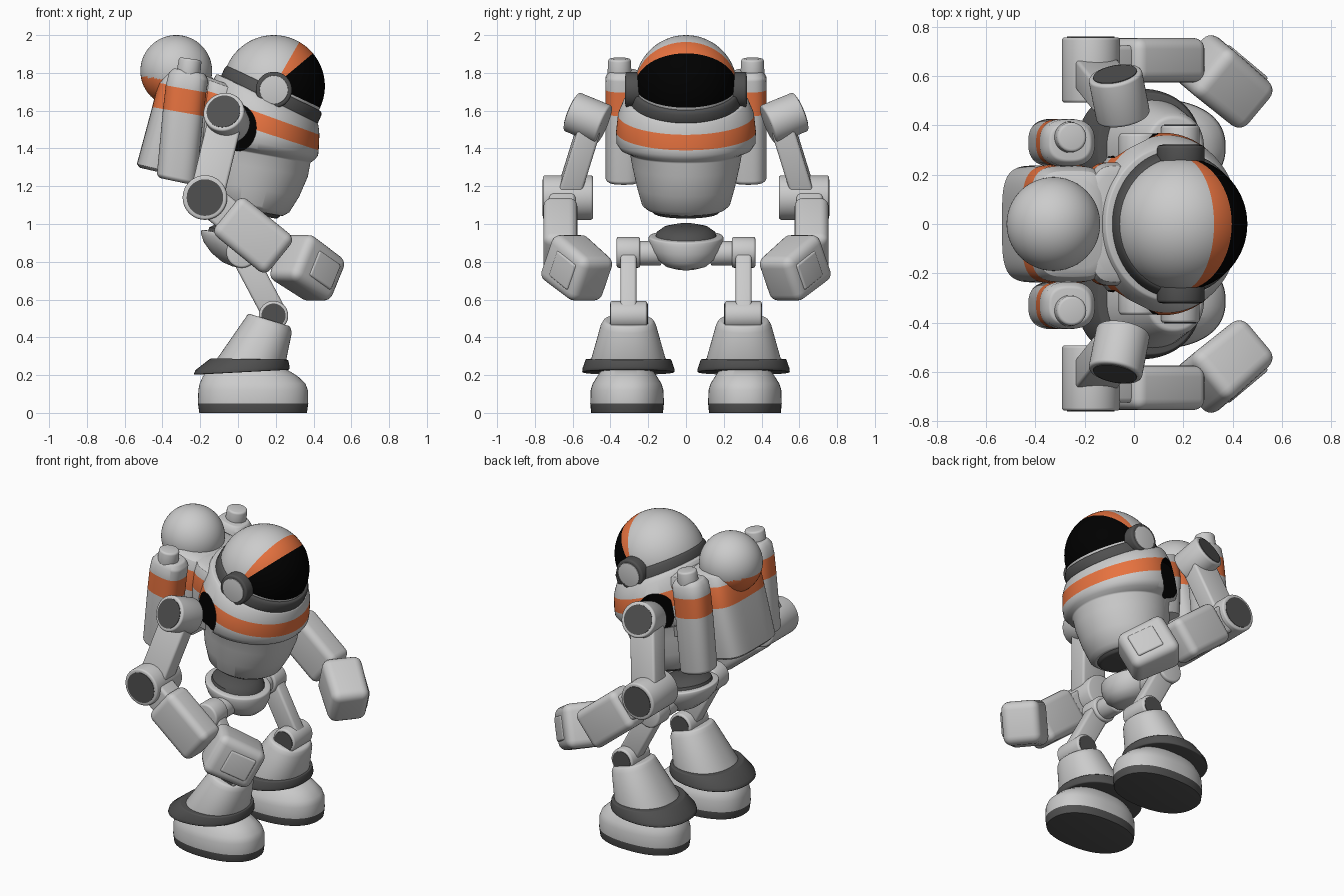
import bpy, bmesh
from math import radians, cos, sin, pi, atan2, degrees, copysign
from mathutils import Matrix, Vector, Euler

if "Cube" in bpy.data.objects:
    bpy.data.objects.remove(bpy.data.objects["Cube"])


def colour(name, rgb):
    m = bpy.data.materials.new(name)
    m.diffuse_color = (*rgb, 1)
    m.use_nodes = True
    m.node_tree.nodes["Principled BSDF"].inputs["Base Color"].default_value = m.diffuse_color
    return m


GREY = colour("light_grey", (0.8, 0.8, 0.8))
ORANGE = colour("orange", (0.8, 0.17, 0.05))
DARK = colour("dark_grey", (0.08, 0.08, 0.08))
BLACK = colour("black", (0, 0, 0))
MATS = [GREY, ORANGE, DARK, BLACK]
G, O, D, B = range(4)


def smooth(ob):
    bpy.ops.object.select_all(action='DESELECT')
    ob.select_set(True)
    bpy.context.view_layer.objects.active = ob
    bpy.ops.object.shade_smooth_by_angle(angle=radians(35))


def finish(name, bm, bevel=0.0, segs=3):
    """Round the sharp edges, then turn the bmesh into a smooth shaded object."""
    bmesh.ops.recalc_face_normals(bm, faces=bm.faces)
    if bevel:
        edges = [e for e in bm.edges if len(e.link_faces) == 2 and e.calc_face_angle() > radians(35)]
        bmesh.ops.bevel(bm, geom=edges, offset=bevel, segments=segs, profile=0.5,
                        affect='EDGES', clamp_overlap=True, material=-1)
    me = bpy.data.meshes.new(name)
    bm.to_mesh(me)
    bm.free()
    for m in MATS:
        me.materials.append(m)
    ob = bpy.data.objects.new(name, me)
    bpy.context.collection.objects.link(ob)
    smooth(ob)
    return ob


def loft(name, rings, y=0, n=64, power=2, bevel=0.0, caps=(G, G)):
    """Rings are (x, z, radius x, radius y, forward tilt in degrees, colour of the wall above)."""
    bm = bmesh.new()
    loops = []
    for cx, cz, rx, ry, tilt, _ in rings:
        t = radians(tilt)
        loop = []
        for i in range(n):
            a = 2 * pi * i / n
            u = copysign(abs(cos(a)) ** (2 / power), cos(a)) * rx
            v = copysign(abs(sin(a)) ** (2 / power), sin(a)) * ry
            loop.append(bm.verts.new((cx + u * cos(t), y + v, cz - u * sin(t))))
        loops.append(loop)
    for k in range(len(loops) - 1):
        for i in range(n):
            j = (i + 1) % n
            f = bm.faces.new((loops[k][i], loops[k][j], loops[k + 1][j], loops[k + 1][i]))
            f.material_index = rings[k][5]
    bm.faces.new(loops[0]).material_index = caps[0]
    bm.faces.new(loops[-1]).material_index = caps[1]
    return finish(name, bm, bevel)


def cylinder(name, loc, r, depth, rot=(90, 0, 0), mat=G, bevel=0.012):
    bm = bmesh.new()
    bmesh.ops.create_cone(bm, cap_ends=True, segments=48, radius1=r, radius2=r, depth=depth)
    for f in bm.faces:
        f.material_index = mat
    e = Euler([radians(a) for a in rot]).to_matrix().to_4x4()
    bm.transform(Matrix.Translation(loc) @ e)
    return finish(name, bm, bevel)


def joint(name, loc, r, depth, s, tilt=0, yaw=0, ends=(1,)):
    """Sideways joint barrel with a dark disc on the given ends (1 is the outer one)."""
    rot = (s * (-90 + tilt), 0, s * yaw)
    axis = Euler([radians(a) for a in rot]).to_matrix() @ Vector((0, 0, 1))
    cylinder(name, loc, r, depth, rot)
    for e in ends:
        cylinder(name + "_disc", Vector(loc) + axis * (e * depth / 2), r * 0.82, 0.006, rot, D, 0)


def box(name, loc, size, rot=(0, 0, 0), bevel=0.03, taper=1.0):
    bm = bmesh.new()
    bmesh.ops.create_cube(bm, size=1)
    for v in bm.verts:
        k = taper if v.co.x > 0 else 1
        v.co = Vector((v.co.x * size[0], v.co.y * size[1] * k, v.co.z * size[2] * k))
    bm.transform(Matrix.Translation(loc) @ Euler([radians(a) for a in rot]).to_matrix().to_4x4())
    return finish(name, bm, bevel, 5)


def beam(name, a, b, wide, thick, bevel=0.015):
    """Flat bar from a to b, wide along x and thick along y."""
    a, b = Vector(a), Vector(b)
    z = (b - a).normalized()
    y = Vector((0, 1, 0))
    y = (y - z * y.dot(z)).normalized()
    m = Matrix((y.cross(z), y, z)).transposed().to_4x4()
    bm = bmesh.new()
    bmesh.ops.create_cube(bm, size=1)
    bm.transform(Matrix.Translation((a + b) / 2) @ m @ Matrix.Diagonal((wide, thick, (b - a).length, 1)))
    return finish(name, bm, bevel)


def ball(name, loc, r, paint):
    """Sphere with poles at its sides, coloured by a rule on each face centre."""
    bm = bmesh.new()
    bmesh.ops.create_uvsphere(bm, u_segments=72, v_segments=36, radius=r)
    bm.transform(Matrix.Rotation(radians(90), 4, 'X'))
    for f in bm.faces:
        f.material_index = paint(f.calc_center_median())
    bm.transform(Matrix.Translation(loc))
    return finish(name, bm)


def visor(c):
    a = degrees(atan2(c.z, c.x))
    return B if -25 < a < 40 else O if 40 < a < 60 else G


# head: dome with visor, collar
ball("head_dome", (0.19, 0, 1.73), 0.27, visor)
loft("collar", [(0.165, 1.655, 0.285, 0.30, 26, D), (0.185, 1.70, 0.285, 0.29, 26, D),
                (0.192, 1.718, 0.277, 0.28, 26, D)], bevel=0.008, caps=(D, D))

# torso: bucket, overhanging lip, orange band, neck rim
torso = loft("torso", [
    (0.05, 1.075, 0.19, 0.20, 10, G), (0.055, 1.10, 0.22, 0.232, 10, G),
    (0.07, 1.19, 0.258, 0.258, 10, G), (0.09, 1.30, 0.284, 0.283, 10, G),
    (0.10, 1.375, 0.288, 0.297, 10, G), (0.10, 1.395, 0.312, 0.345, 10, G),
    (0.107, 1.43, 0.324, 0.368, 12, G), (0.119, 1.49, 0.324, 0.37, 18, O),
    (0.135, 1.58, 0.315, 0.36, 20, G), (0.149, 1.635, 0.308, 0.335, 25, G),
    (0.155, 1.663, 0.299, 0.314, 26, G), (0.157, 1.668, 0.26, 0.28, 26, G)], n=96, bevel=0.006)
loft("torso_underside", [(0.05, 1.055, 0.16, 0.17, 10, D), (0.05, 1.09, 0.19, 0.2, 10, D)],
     bevel=0.01, caps=(D, D))

# pelvis bowl and waist
loft("pelvis", [(0.03, 0.765, 0.06, 0.06, 10, G), (0.025, 0.78, 0.11, 0.11, 10, G),
                (0.015, 0.82, 0.158, 0.158, 10, G), (0.005, 0.87, 0.188, 0.188, 10, G),
                (0, 0.91, 0.198, 0.198, 10, G), (0, 0.935, 0.198, 0.198, 10, G),
                (0, 0.938, 0.17, 0.17, 10, G)], bevel=0.008)
loft("waist", [(0, 0.925, 0.165, 0.165, 10, D), (0.001, 0.955, 0.155, 0.155, 10, D),
               (0.003, 0.98, 0.12, 0.12, 10, D), (0.005, 0.995, 0.06, 0.06, 10, D)], caps=(D, D))

# backpack: main tank with ball on top, yoke joining it to the torso
loft("backpack", [(-0.378, 1.265, 0.145, 0.215, 13, G), (-0.375, 1.28, 0.165, 0.237, 13, G),
                  (-0.29, 1.59, 0.167, 0.24, 10, O), (-0.265, 1.72, 0.16, 0.235, 10, G),
                  (-0.25, 1.775, 0.145, 0.215, 10, G), (-0.245, 1.795, 0.11, 0.18, 10, G)],
     power=4, bevel=0.008)
loft("back_yoke", [(-0.11, 1.35, 0.11, 0.23, 14, G), (-0.10, 1.585, 0.12, 0.25, 18, O),
                   (-0.085, 1.68, 0.12, 0.25, 18, G), (-0.08, 1.735, 0.11, 0.235, 20, G),
                   (-0.08, 1.75, 0.085, 0.2, 20, G)], power=3, bevel=0.006)
ball("backpack_ball", (-0.327, 0, 1.81), 0.19,
     lambda c: O if c.z + 0.18 * c.x < -0.06 else G)

for s, side in ((1, "left"), (-1, "right")):
    # shoulder recess cut into the torso
    bm = bmesh.new()
    bmesh.ops.create_cone(bm, cap_ends=True, segments=48, radius1=1, radius2=1, depth=0.3)
    for f in bm.faces:
        f.material_index = B
    bm.transform(Matrix.Translation((-0.005, s * 0.42, 1.51)) @ Matrix.Diagonal((0.102, 1, 0.125, 1))
                 @ Matrix.Rotation(radians(90), 4, 'X'))
    cutter = finish(side + "_recess_cutter", bm)
    cut = torso.modifiers.new("recess", 'BOOLEAN')
    cut.operation = 'DIFFERENCE'
    cut.solver = 'EXACT'
    cut.object = cutter
    bpy.context.view_layer.objects.active = torso
    bpy.ops.object.modifier_apply(modifier=cut.name)
    bpy.data.objects.remove(cutter)

    # ear pods
    cylinder(side + "_ear", (0.19, s * 0.275, 1.71), 0.096, 0.09, (-90 * s, 0, 0), D)
    cylinder(side + "_ear_disc", (0.19, s * 0.318, 1.71), 0.075, 0.012, (-90 * s, 0, 0), G, 0.003)

    # side tanks with caps
    loft(side + "_tank", [(-0.327, 1.225, 0.09, 0.08, 12, G), (-0.325, 1.24, 0.107, 0.097, 12, G),
                          (-0.29, 1.59, 0.109, 0.097, 10, O), (-0.275, 1.715, 0.109, 0.097, 10, G),
                          (-0.262, 1.78, 0.106, 0.095, 10, G), (-0.258, 1.81, 0.085, 0.075, 10, G)],
         y=s * 0.33, power=2.6, bevel=0.008)
    loft(side + "_tank_cap", [(-0.265, 1.78, 0.064, 0.064, 8, G), (-0.252, 1.875, 0.06, 0.06, 8, G)],
         y=s * 0.352, bevel=0.012)

    # arm
    joint(side + "_shoulder", (-0.06, s * 0.52, 1.56), 0.11, 0.19, s, 22, 11)
    beam(side + "_upper_arm", (-0.075, s * 0.51, 1.52), (-0.165, s * 0.625, 1.15), 0.18, 0.12)
    joint(side + "_elbow", (-0.175, s * 0.625, 1.14), 0.118, 0.265, s)
    box(side + "_elbow_link", (-0.07, s * 0.655, 1.06), (0.22, 0.14, 0.17), (0, 39, 0), 0.02)
    box(side + "_forearm", (0.08, s * 0.665, 0.94), (0.37, 0.18, 0.255), (0, 39, 0), 0.045)
    hand = Vector((0.37, s * 0.575, 0.765))
    box(side + "_hand", hand, (0.31, 0.245, 0.275), (0, 28, -40 * s), 0.05, 0.94)
    pad = Euler((0, radians(28), radians(-40 * s))).to_matrix() @ Vector((0.02, s * 0.114, 0))
    box(side + "_hand_pad", hand + pad, (0.17, 0.026, 0.15), (0, 28, -40 * s), 0.012)

    # leg
    cylinder(side + "_hip_axle", (0.02, s * 0.2, 0.845), 0.065, 0.14)
    cylinder(side + "_hip", (0.02, s * 0.305, 0.85), 0.082, 0.125)
    beam(side + "_thigh", (0.02, s * 0.305, 0.85), (0.19, s * 0.305, 0.53), 0.13, 0.085)
    joint(side + "_knee", (0.188, s * 0.303, 0.515), 0.078, 0.195, s, ends=(1, -1))
    loft(side + "_shin", [(0.055, 0.24, 0.19, 0.21, 4, G), (0.16, 0.46, 0.13, 0.147, 17, G),
                          (0.166, 0.492, 0.117, 0.13, 17, G)], y=s * 0.305, power=2.2, bevel=0.012)
    loft(side + "_cuff", [(0.018, 0.215, 0.253, 0.245, -3, D), (0.024, 0.235, 0.25, 0.243, -2, D),
                          (0.06, 0.285, 0.205, 0.226, 1, D)],
         y=s * 0.305, power=2.2, bevel=0.006, caps=(D, D))
    loft(side + "_foot", [(0.08, 0, 0.285, 0.19, 0, D), (0.08, 0.05, 0.292, 0.195, 0, G),
                          (0.08, 0.12, 0.29, 0.193, 0, G), (0.077, 0.155, 0.28, 0.182, 0, G),
                          (0.065, 0.195, 0.25, 0.157, 0, G), (0.05, 0.235, 0.2, 0.13, 0, G)],
         y=s * 0.312, power=2.3, bevel=0.006, caps=(D, G))

smooth(torso)
